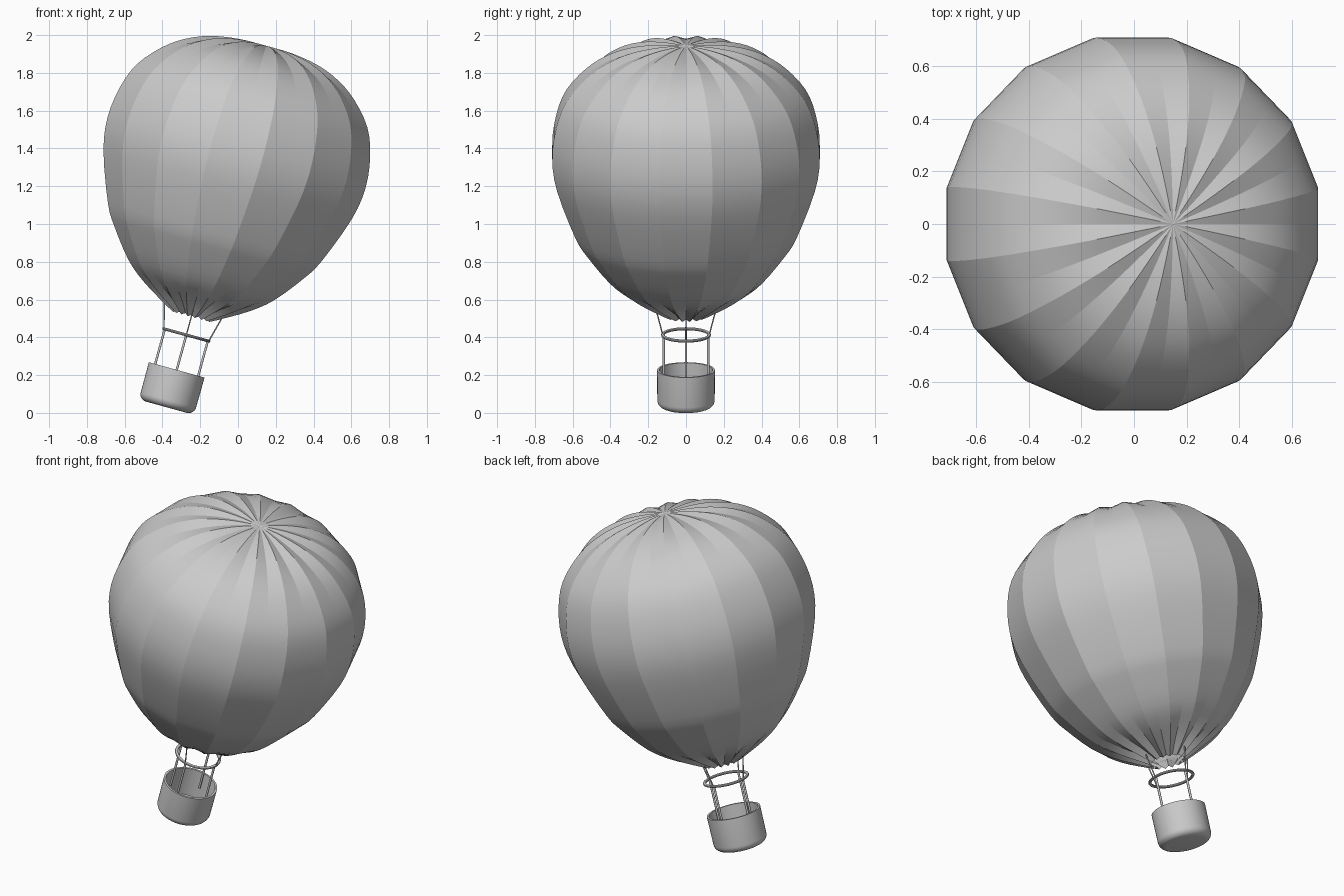
import bpy, bmesh, math
from mathutils import Matrix, Vector

if "Cube" in bpy.data.objects:
    bpy.data.objects.remove(bpy.data.objects["Cube"])

# the whole balloon leans to the right around the basket floor
LEAN = Matrix.Translation((-0.379, 0, 0.03)) @ Matrix.Rotation(math.radians(15.4), 4, 'Y')
GREY = bpy.data.materials.new("plain grey")
GREY.diffuse_color = (0.6, 0.6, 0.6, 1)
GREY.use_nodes = True
GREY.node_tree.nodes["Principled BSDF"].inputs["Base Color"].default_value = GREY.diffuse_color


def finish(bm, name, smooth_angle=None):
    me = bpy.data.meshes.new(name)
    for f in bm.faces:
        f.smooth = True
    if smooth_angle is not None:
        for e in bm.edges:
            if len(e.link_faces) == 2 and e.calc_face_angle() > smooth_angle:
                e.smooth = False
    bm.to_mesh(me)
    bm.free()
    me.materials.append(GREY)
    ob = bpy.data.objects.new(name, me)
    bpy.context.collection.objects.link(ob)
    ob.matrix_world = LEAN
    return ob


def spline(pts, steps):
    """Catmull-Rom curve through (radius, height) points."""
    p = [Vector(q) for q in pts]
    p = [2 * p[0] - p[1]] + p + [Vector((-p[-2].x, p[-2].y))]
    out = []
    for i in range(1, len(p) - 2):
        a, b, c, d = p[i - 1:i + 3]
        for s in range(steps):
            t = s / steps
            out.append(0.5 * (2 * b + (c - a) * t + (2 * a - 5 * b + 4 * c - d) * t * t
                              + (3 * b - a - 3 * c + d) * t ** 3))
    return out + [p[-2]]


def fade(x, full, none):
    t = min(1, max(0, (none - x) / (none - full)))
    return t * t * (3 - 2 * t)


# envelope: 16 gores, flat across the middle, pleated at crown and mouth
def envelope():
    prof = spline([(.10, .495), (.165, .53), (.30, .61), (.41, .70), (.53, .85),
                   (.597, .96), (.695, 1.22), (.722, 1.40), (.70, 1.57), (.645, 1.71),
                   (.54, 1.83), (.43, 1.907), (.30, 1.958), (.15, 1.982), (0, 1.985)], 3)
    bm = bmesh.new()
    rings = []
    for i, p in enumerate(prof[:-1]):
        t = (prof[i + 1] - prof[max(i - 1, 0)]).normalized()
        n = Vector((t.y, -t.x))
        if p.y > 1.4:
            depth = 0.06 * p.x * fade(p.x, 0.2, 0.62)
        else:
            depth = 0.14 * p.x * fade(p.x, 0.1, 0.42)
        valley = Vector((p.x * math.cos(math.pi / 16), p.y)) - n * depth
        ring = []
        for k in range(32):
            q = valley if k % 2 == 0 else p
            a = k * math.pi / 16
            ring.append(bm.verts.new((q.x * math.cos(a), q.x * math.sin(a), q.y)))
        rings.append(ring)
    for lo, hi in zip(rings, rings[1:]):
        for k in range(32):
            m = (k + 1) % 32
            bm.faces.new((lo[k], lo[m], hi[m], hi[k]))
    top = bm.verts.new((0, 0, prof[-1].y))
    for k in range(32):
        bm.faces.new((rings[-1][k], rings[-1][(k + 1) % 32], top))
    # seams and pleat folds stay sharp
    for ring in rings:
        for v in ring:
            for e in v.link_edges:
                o = e.other_vert(v)
                if abs(o.co.z - v.co.z) > 1e-6 and o not in ring:
                    e.smooth = False
    finish(bm, "envelope")


# lathe for the basket and the ring
def lathe(name, prof, closed=False, n=48):
    bm = bmesh.new()
    vs = [bm.verts.new((r, 0, z)) for r, z in prof]
    es = [bm.edges.new(pair) for pair in zip(vs, vs[1:])]
    if closed:
        es.append(bm.edges.new((vs[-1], vs[0])))
    bmesh.ops.spin(bm, geom=vs + es, cent=(0, 0, 0), axis=(0, 0, 1),
                   angle=2 * math.pi, steps=n, use_duplicate=False)
    bmesh.ops.remove_doubles(bm, verts=bm.verts, dist=1e-5)
    bmesh.ops.recalc_face_normals(bm, faces=bm.faces)
    finish(bm, name, math.radians(35))


# thin rods, repeated on four sides
def rods(name, start, end, radius):
    bm = bmesh.new()
    for k in range(4):
        rot = Matrix.Rotation(k * math.pi / 2, 4, 'Z')
        a, b = (rot @ Vector((r, 0, z)) for r, z in (start, end))
        m = Matrix.Translation((a + b) / 2) @ (b - a).to_track_quat('Z', 'Y').to_matrix().to_4x4()
        bmesh.ops.create_cone(bm, cap_ends=True, segments=10, radius1=radius,
                              radius2=radius, depth=(b - a).length, matrix=m)
    finish(bm, name, math.radians(45))


envelope()

# basket: open cup with rounded bottom edge
corner = [(.112 + .04 * math.sin(a), .04 - .04 * math.cos(a))
          for a in (i * math.pi / 12 for i in range(7))]
lathe("basket", [(0, 0)] + corner + [(.153, .205), (.141, .205), (.140, .03), (.125, .015), (0, .015)])

# load ring between basket and envelope
lathe("load_ring", [(.123 + .009 * math.cos(i * math.pi / 5), .397 + .008 * math.sin(i * math.pi / 5))
                    for i in range(10)], closed=True)

rods("basket_posts", (.118, .12), (.118, .397), .0065)
rods("envelope_ropes", (.123, .397), (.157, .53), .0035)
